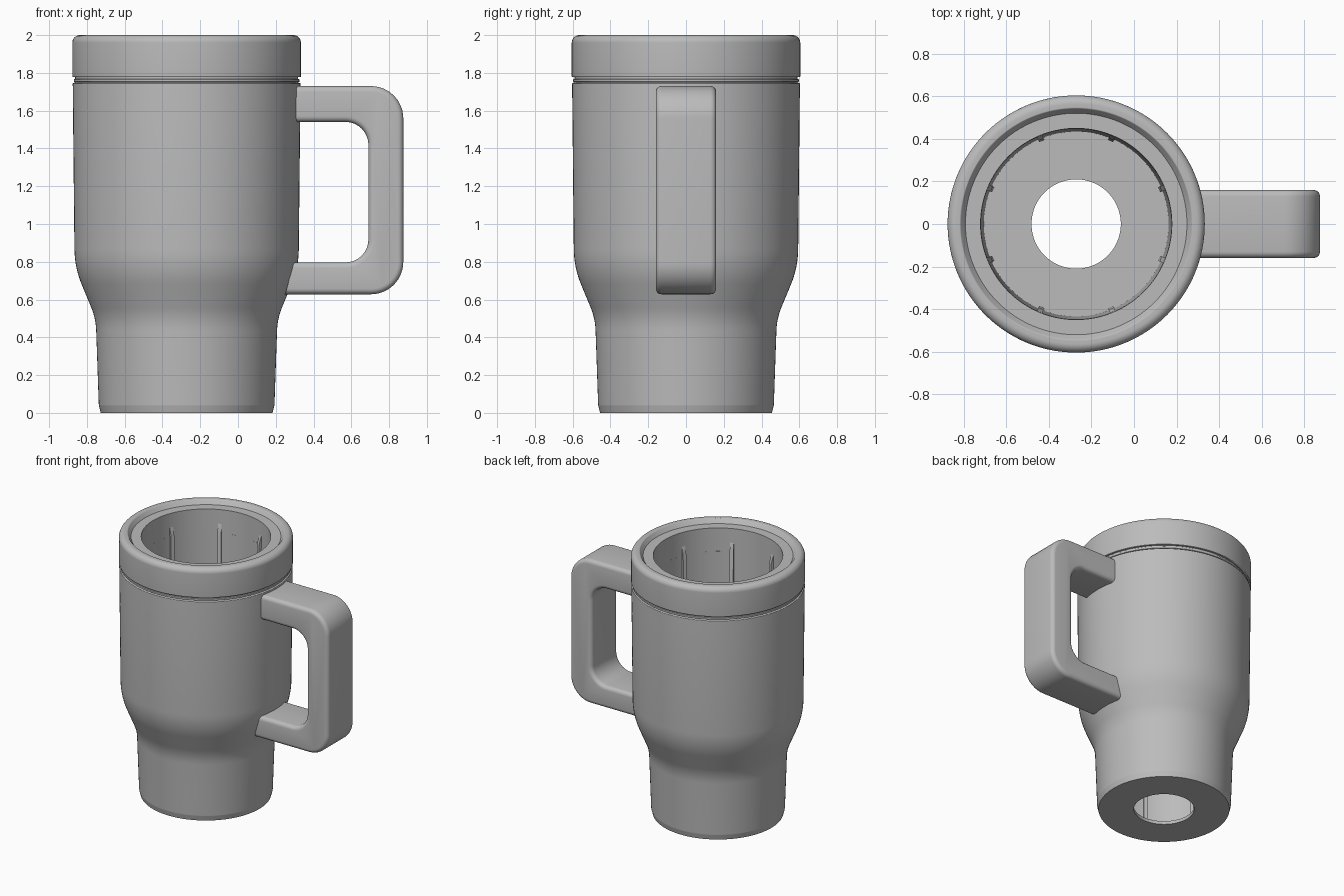
import bpy, bmesh, math
from mathutils import Vector, Matrix

cube = bpy.data.objects.get("Cube")
if cube:
    bpy.data.objects.remove(cube)

AXIS_X = -0.272   # centre line of the mug
SEGMENTS = 128

grey = bpy.data.materials.new("plain_grey")
grey.use_nodes = True
grey.diffuse_color = (0.5, 0.5, 0.5, 1)
grey.node_tree.nodes["Principled BSDF"].inputs["Base Color"].default_value = grey.diffuse_color


def finish(name, bm, angle=30):
    bmesh.ops.recalc_face_normals(bm, faces=bm.faces)
    mesh = bpy.data.meshes.new(name)
    bm.to_mesh(mesh)
    bm.free()
    mesh.materials.append(grey)
    obj = bpy.data.objects.new(name, mesh)
    bpy.context.collection.objects.link(obj)
    bpy.ops.object.select_all(action='DESELECT')
    obj.select_set(True)
    bpy.context.view_layer.objects.active = obj
    bpy.ops.object.shade_smooth_by_angle(angle=math.radians(angle))
    return obj


def rounded(points, steps=8):
    """Closed outline from (a, b, radius) corners, each rounded by its radius."""
    out = []
    for i, (a, b, r) in enumerate(points):
        p = Vector((a, b))
        if r == 0:
            out.append(p)
            continue
        u = (Vector(points[i - 1][:2]) - p).normalized()
        v = (Vector(points[(i + 1) % len(points)][:2]) - p).normalized()
        half = u.angle(v) / 2
        centre = p + (u + v).normalized() * (r / math.sin(half))
        start = p + u * (r / math.tan(half)) - centre
        end = p + v * (r / math.tan(half)) - centre
        for k in range(steps + 1):
            out.append(centre + start.lerp(end, k / steps).normalized() * r)
    return out


def lathe(name, points):
    """Spin a closed (radius, height) outline round the mug's centre line."""
    bm = bmesh.new()
    verts = [bm.verts.new((AXIS_X + p.x, 0, p.y)) for p in rounded(points)]
    edges = [bm.edges.new((verts[i - 1], verts[i])) for i in range(len(verts))]
    bmesh.ops.spin(bm, geom=verts + edges, cent=(AXIS_X, 0, 0), axis=(0, 0, 1),
                   angle=math.tau, steps=SEGMENTS, use_duplicate=False)
    bmesh.ops.remove_doubles(bm, verts=bm.verts, dist=1e-5)
    return finish(name, bm)


# Body: tapered base, flared shoulder, tall cup, tapered liner, open floor
lathe("body", [
    (0.21, 0, 0), (0.455, 0, 0), (0.465, 0.04, 0.02), (0.481, 0.5, 0.35),
    (0.593, 0.77, 0.5), (0.603, 1.745, 0.004),
    (0.59, 1.75, 0), (0.59, 1.79, 0), (0.448, 1.79, 0), (0.435, 0.025, 0), (0.21, 0.025, 0),
])

# Thin sealing ring in the gap below the lid
lathe("seal_ring", [
    (0.585, 1.752, 0), (0.597, 1.752, 0.003), (0.597, 1.767, 0.003), (0.585, 1.767, 0),
])

# Lid collar: rounded rim with a sunken ledge inside
lathe("lid_collar", [
    (0.448, 1.777, 0), (0.605, 1.777, 0.005), (0.605, 2.0, 0.04), (0.545, 2.0, 0.008),
    (0.521, 1.968, 0), (0.45, 1.968, 0),
])

# Ribs down the inside wall, tapered to a point at the top
bm = bmesh.new()
for i in range(8):
    turn = Matrix.Translation((AXIS_X, 0, 0)) @ Matrix.Rotation(math.radians(22.5 + 45 * i), 4, 'Z')
    outline = [(0.445, 0.02), (0.422, 0.02), (0.43, 1.8), (0.448, 1.86)]
    sides = [[bm.verts.new(turn @ Vector((r, y, z))) for r, z in outline] for y in (-0.013, 0.013)]
    bm.faces.new(sides[0])
    bm.faces.new(sides[1][::-1])
    for k in range(4):
        bm.faces.new((sides[0][k - 1], sides[0][k], sides[1][k], sides[1][k - 1]))
finish("inner_ribs", bm)

# Handle: a C outline pulled across the width, with softened edges
outline = rounded([
    (0.29, 1.73, 0), (0.875, 1.73, 0.17), (0.875, 0.628, 0.17), (0.25, 0.628, 0),
    (0.295, 0.797, 0), (0.69, 0.797, 0.12), (0.69, 1.54, 0.12), (0.29, 1.54, 0),
], steps=10)
bm = bmesh.new()
face = bm.faces.new([bm.verts.new((p.x, -0.16, p.y)) for p in outline])
new = bmesh.ops.extrude_face_region(bm, geom=[face], use_keep_orig=True)["geom"]
bmesh.ops.translate(bm, vec=(0, 0.32, 0), verts=[g for g in new if isinstance(g, bmesh.types.BMVert)])
bmesh.ops.recalc_face_normals(bm, faces=bm.faces)


def on_rim(edge):
    a, b = (v.co for v in edge.verts)
    return abs(a.y - b.y) < 0.01 and max(a.x, b.x) > 0.3


bmesh.ops.bevel(bm, geom=[e for e in bm.edges if on_rim(e)], offset=0.03,
                offset_type='OFFSET', segments=5, profile=0.5, affect='EDGES')
finish("handle", bm, 40)
